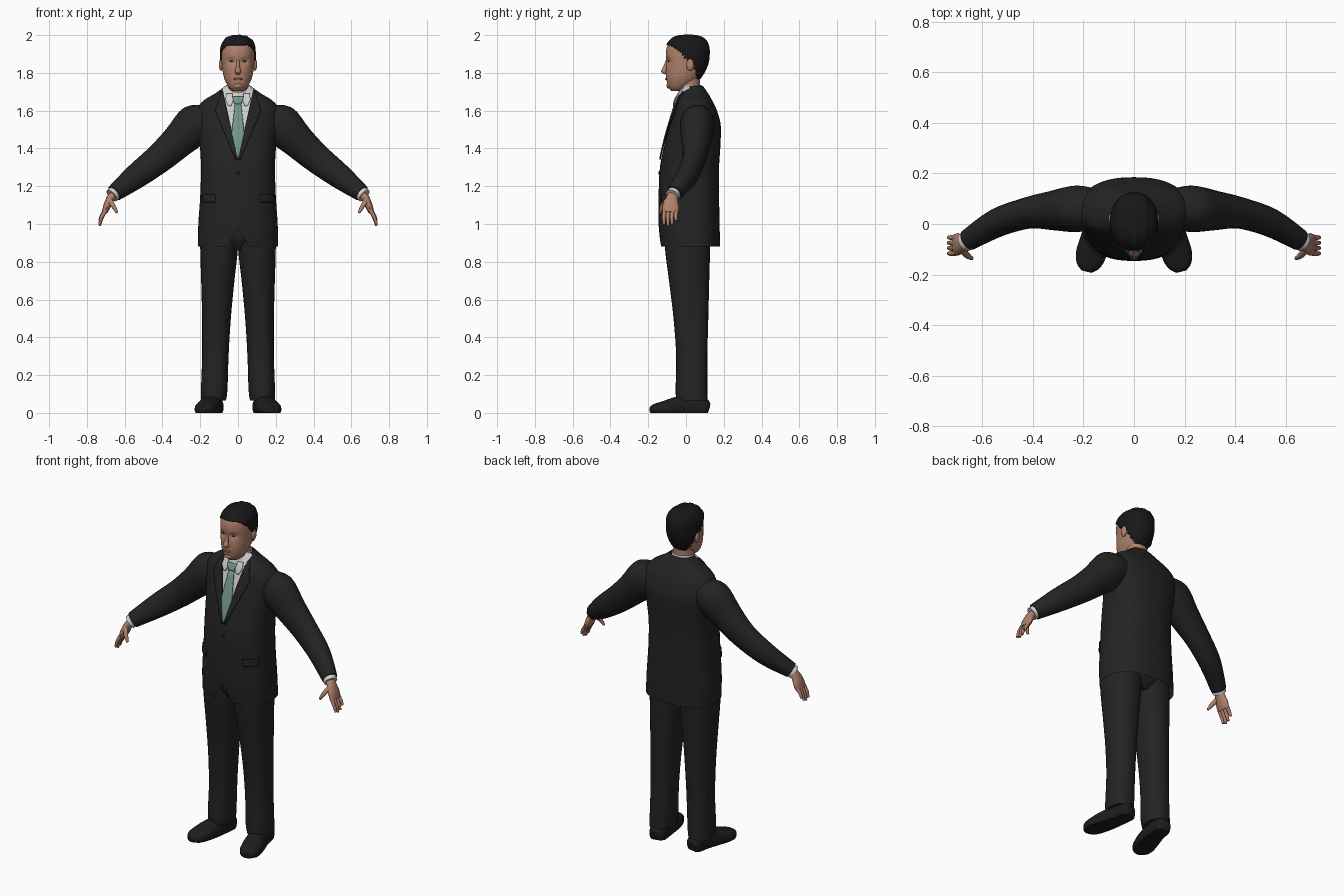
import bpy, bmesh, math
from mathutils import Vector
from mathutils.bvhtree import BVHTree

cube = bpy.data.objects.get("Cube")
if cube:
    bpy.data.objects.remove(cube)


def material(name, *rgb):
    m = bpy.data.materials.new(name)
    m.use_nodes = True
    m.diffuse_color = (*rgb, 1)
    node = m.node_tree.nodes["Principled BSDF"]
    node.inputs["Base Color"].default_value = (*rgb, 1)
    node.inputs["Roughness"].default_value = 0.8
    return m


SUIT = material("suit black", .017, .017, .017)
SHOE = material("shoe black", .012, .012, .012)
HAIR = material("hair black", .009, .009, .010)
SKIN = material("skin", .43, .22, .145)
LIP = material("lip brown", .30, .12, .085)
EYE = material("eye brown", .12, .06, .04)
SHIRT = material("shirt white", .62, .62, .62)
TIE = material("tie green", .17, .31, .27)
built = []


def finish(name, bm, *mats):
    bmesh.ops.recalc_face_normals(bm, faces=bm.faces)
    me = bpy.data.meshes.new(name)
    bm.to_mesh(me)
    bm.free()
    for m in mats:
        me.materials.append(m)
    ob = bpy.data.objects.new(name, me)
    bpy.context.collection.objects.link(ob)
    built.append(ob)
    return ob


def ring(z, front, back, half, x=0):
    """Level section given by its front, back and half width."""
    return Vector((x, (front + back) / 2, z)), Vector((half, 0, 0)), Vector((0, (back - front) / 2, 0))


def loft(rings, n=24, steps=4, power=2, caps=True):
    """Skin through sections (centre, u, v), smoothed along their length."""
    bm, rows = bmesh.new(), []
    for i in range(len(rings) - 1):
        quad = [rings[max(i - 1, 0)], rings[i], rings[i + 1], rings[min(i + 2, len(rings) - 1)]]
        for k in range(steps + (i == len(rings) - 2)):
            t = k / steps
            c, u, v = ((2 * b + (d - a) * t + (2 * a - 5 * b + 4 * d - e) * t * t
                        + (3 * b - a - 3 * d + e) * t ** 3) / 2 for a, b, d, e in zip(*quad))
            row = []
            for j in range(n):
                q = math.tau * j / n
                p, r = (math.copysign(abs(f) ** (2 / power), f) for f in (math.cos(q), math.sin(q)))
                row.append(bm.verts.new(c + u * p + v * r))
            rows.append(row)
    for a, b in zip(rows, rows[1:]):
        for j in range(n):
            bm.faces.new((a[j], a[(j + 1) % n], b[(j + 1) % n], b[j]))
    if caps:
        bm.faces.new(rows[0])
        bm.faces.new(rows[-1])
    return bm


def tube(path, width_axis, n=16, **kw):
    """Loft along points (x, y, z, width, thickness)."""
    pts, out = [Vector(p[:3]) for p in path], []
    for i, p in enumerate(path):
        d = (pts[min(i + 1, len(pts) - 1)] - pts[max(i - 1, 0)]).normalized()
        w = (Vector(width_axis) - d * d.dot(Vector(width_axis))).normalized()
        out.append((pts[i], w * p[3], d.cross(w) * p[4]))
    return loft(out, n, **kw)


def blob(name, pos, size, mat):
    bm = bmesh.new()
    bmesh.ops.create_uvsphere(bm, u_segments=16, v_segments=10, radius=1)
    for v in bm.verts:
        v.co = Vector(pos) + v.co * Vector(size)
    return finish(name, bm, mat)


# Jacket body: shirt front cut in as a V, hem opened at the front
bm = loft([ring(.88, -.135, .18, .213), ring(1, -.145, .178, .21), ring(1.15, -.145, .175, .2),
           ring(1.3, -.138, .175, .196), ring(1.43, -.112, .183, .203), ring(1.53, -.085, .183, .217),
           ring(1.61, -.06, .16, .215), ring(1.655, -.047, .138, .18), ring(1.695, -.03, .115, .115),
           ring(1.73, -.018, .09, .07)], 48, 4, 2.4, False)
V_LOW, V_SLOPE, HEM, HEM_SLOPE = 1.34, .22, .98, -.6
for low, slope in ((V_LOW, V_SLOPE), (HEM, HEM_SLOPE)):
    for s in (1, -1):
        bmesh.ops.bisect_plane(bm, geom=bm.verts[:] + bm.edges[:] + bm.faces[:], dist=1e-5,
                               plane_co=(0, 0, low), plane_no=(s, 0, -slope))
gap = []
for f in bm.faces:
    c = f.calc_center_median()
    if c.y < .02 and abs(c.x) < (c.z - V_LOW) * V_SLOPE:
        f.material_index = 1
    if c.y < 0 and abs(c.x) < (c.z - HEM) * HEM_SLOPE:
        gap.append(f)
surface = BVHTree.FromBMesh(bm)
bmesh.ops.delete(bm, geom=gap, context='FACES')
finish("jacket", bm, SUIT, SHIRT)


def plate(name, rows, mat, lift=.006, nx=6):
    """Thin cloth laid on the jacket front, rows of (z, x from, x to)."""
    bm, grid = bmesh.new(), []
    for (z0, a0, b0), (z1, a1, b1) in zip(rows, rows[1:]):
        for k in range(5):
            t = k / 4
            z, a, b = z0 + (z1 - z0) * t, a0 + (a1 - a0) * t, b0 + (b1 - b0) * t
            line = []
            for i in range(nx + 1):
                x = a + (b - a) * i / nx
                hit = surface.ray_cast(Vector((x, -1, z)), Vector((0, 1, 0)))[0]
                line.append(bm.verts.new((x, (hit.y if hit else 0) - lift, z)))
            grid.append(line)
    for p, q in zip(grid, grid[1:]):
        for i in range(nx):
            bm.faces.new((p[i], p[i + 1], q[i + 1], q[i]))
    bmesh.ops.remove_doubles(bm, verts=bm.verts, dist=1e-5)
    ob = finish(name, bm, mat)
    solid = ob.modifiers.new("thickness", 'SOLIDIFY')
    solid.thickness, solid.offset = .006, 0


# Tie and its knot
plate("tie", [(1.64, -.016, .016), (1.48, -.034, .034), (1.43, -.022, .022), (1.35, -.003, .003)], TIE, .008)
plate("tie_knot", [(1.675, -.032, .032), (1.635, -.017, .017)], TIE, .014)

# Head with eye sockets
head_rings = [ring(1.705, -.078, -.02, .028), ring(1.725, -.094, .02, .05), ring(1.76, -.103, .06, .069),
              ring(1.8, -.106, .09, .08), ring(1.85, -.104, .112, .086), ring(1.9, -.107, .119, .088),
              ring(1.94, -.1, .116, .085), ring(1.97, -.08, .1, .07), ring(1.988, -.05, .07, .045),
              ring(1.994, -.005, .03, .012)]
bm = loft(head_rings, 64, 6, 2.2)
for v in bm.verts:
    if v.co.y < 0:
        dx, dz = (abs(v.co.x) - .035) / .02, (v.co.z - 1.862) / .015
        v.co.y += .012 * math.exp(-dx * dx - dz * dz)
finish("head", bm, SKIN)

# Hair: a swollen copy of the skull, trimmed along the hairline
HAIRLINE = [(-.2, 1.952), (-.085, 1.95), (-.035, 1.915), (.01, 1.865), (.045, 1.84), (.065, 1.765), (.3, 1.755)]


def hairline(y):
    for (a, za), (b, zb) in zip(HAIRLINE, HAIRLINE[1:]):
        if y <= b:
            return za + (zb - za) * (y - a) / (b - a)


bm = loft(head_rings, 64, 6, 2.2)
for v in bm.verts:
    out = (v.co - Vector((0, .01, 1.88))).normalized()
    v.co += out * (.007 + .002 * math.sin(v.co.x * 190) * max(out.z, 0))
bmesh.ops.delete(bm, geom=[f for f in bm.faces if f.calc_center_median().z < hairline(f.calc_center_median().y)],
                 context='FACES')
hair = finish("hair", bm, HAIR)
hair.modifiers.new("thickness", 'SOLIDIFY').thickness = .008

# Neck, collar and face details
finish("neck", loft([ring(1.62, -.03, .08, .06), ring(1.69, -.04, .075, .058), ring(1.8, -.045, .075, .06)]), SKIN)
finish("shirt_collar", loft([ring(1.655, -.05, .092, .074), ring(1.7, -.038, .088, .069),
                             ring(1.737, -.03, .083, .064)], 32, caps=False), SHIRT)
finish("nose", tube([(0, -.098, 1.868, .007, .008), (0, -.109, 1.83, .01, .012),
                     (0, -.116, 1.808, .017, .016), (0, -.105, 1.796, .012, .008)], (1, 0, 0)), SKIN)
blob("lips", (0, -.104, 1.767), (.024, .007, .006), LIP)
blob("chin", (0, -.088, 1.732), (.026, .016, .016), SKIN)

for s, side in ((1, "left_"), (-1, "right_")):
    blob(side + "eye", (s * .035, -.092, 1.862), (.011, .004, .004), EYE)
    blob(side + "ear", (s * .09, .022, 1.843), (.011, .02, .032), SKIN)

    # Collar point, lapel and pocket flap
    plate(side + "collar_point", [(1.69, s * .03, s * .062), (1.655, s * .024, s * .066), (1.625, s * .036, s * .05)],
          SHIRT, .012)
    plate(side + "lapel", [(1.7, s * .08, s * .09), (1.6, s * .058, s * .12), (1.56, s * .049, s * .105),
                           (1.34, 0, s * .012)], SUIT)
    plate(side + "pocket_flap", [(1.155, s * .12, s * .188), (1.115, s * .12, s * .188)], SUIT)

    # Sleeve, shirt cuff
    finish(side + "sleeve", tube([(s * .13, .06, 1.56, .075, .075), (s * .225, .06, 1.527, .092, .108),
                                  (s * .32, .053, 1.435, .078, .09), (s * .42, .043, 1.345, .062, .078),
                                  (s * .54, .005, 1.252, .056, .066), (s * .655, -.063, 1.163, .043, .045)],
                                 (0, 1, 0), 24), SUIT)
    finish(side + "cuff", tube([(s * .64, -.055, 1.175, .036, .036), (s * .668, -.072, 1.15, .038, .038)],
                               (0, 1, 0), 20), SHIRT)

    # Hand with four fingers and a thumb
    finish(side + "palm", tube([(s * .65, -.064, 1.165, .028, .022), (s * .675, -.075, 1.135, .032, .022),
                                (s * .693, -.08, 1.095, .044, .02), (s * .707, -.082, 1.06, .042, .014)],
                               (0, 1, 0)), SKIN)
    for i, finger in enumerate(("index", "middle", "ring", "little")):
        y, drop = -.114 + .021 * i, (.066, .075, .068, .048)[i]
        finish(side + finger + "_finger",
               tube([(s * .7, y, 1.075, .011, .012), (s * .722, y - .003, 1.068 - drop * .5, .01, .01),
                     (s * .733, y - .002, 1.065 - drop, .007, .007)], (0, 1, 0), 10), SKIN)
    finish(side + "thumb", tube([(s * .68, -.1, 1.125, .014, .016), (s * .658, -.125, 1.092, .012, .012),
                                 (s * .64, -.136, 1.06, .007, .007)], (0, 1, 0), 10), SKIN)

    # Trouser leg
    finish(side + "trouser_leg", loft([ring(.065, -.05, .115, .066, s * .13), ring(.12, -.055, .113, .07, s * .126),
                                       ring(.3, -.052, .113, .07, s * .12), ring(.5, -.066, .118, .076, s * .114),
                                       ring(.7, -.09, .123, .088, s * .107), ring(.88, -.112, .128, .1, s * .1),
                                       ring(1.02, -.11, .13, .095, s * .1)], 28, 4, 2.3), SUIT)

    # Shoe with flat dark sole
    bm = tube([(s * .118, .118, .025, .03, .03), (s * .122, .1, .03, .046, .05), (s * .132, .03, .03, .05, .065),
               (s * .15, -.05, .025, .058, .06), (s * .17, -.12, .02, .06, .042), (s * .182, -.165, .018, .046, .03),
               (s * .188, -.188, .018, .02, .016)], (1, 0, 0), 24, power=2.5)
    for v in bm.verts:
        v.co.z = max(v.co.z, 0)
    finish(side + "shoe", bm, SHOE)

# Seat of the trousers and jacket button
finish("trouser_seat", loft([ring(.86, -.06, .09, .09), ring(.93, -.105, .135, .185), ring(1.05, -.11, .14, .18)],
                            28), SUIT)
blob("jacket_button", (0, -.142, 1.27), (.01, .005, .01), SHOE)

bpy.ops.object.select_all(action='DESELECT')
for ob in built:
    ob.select_set(True)
bpy.context.view_layer.objects.active = built[0]
bpy.ops.object.shade_smooth_by_angle(angle=math.radians(45))
